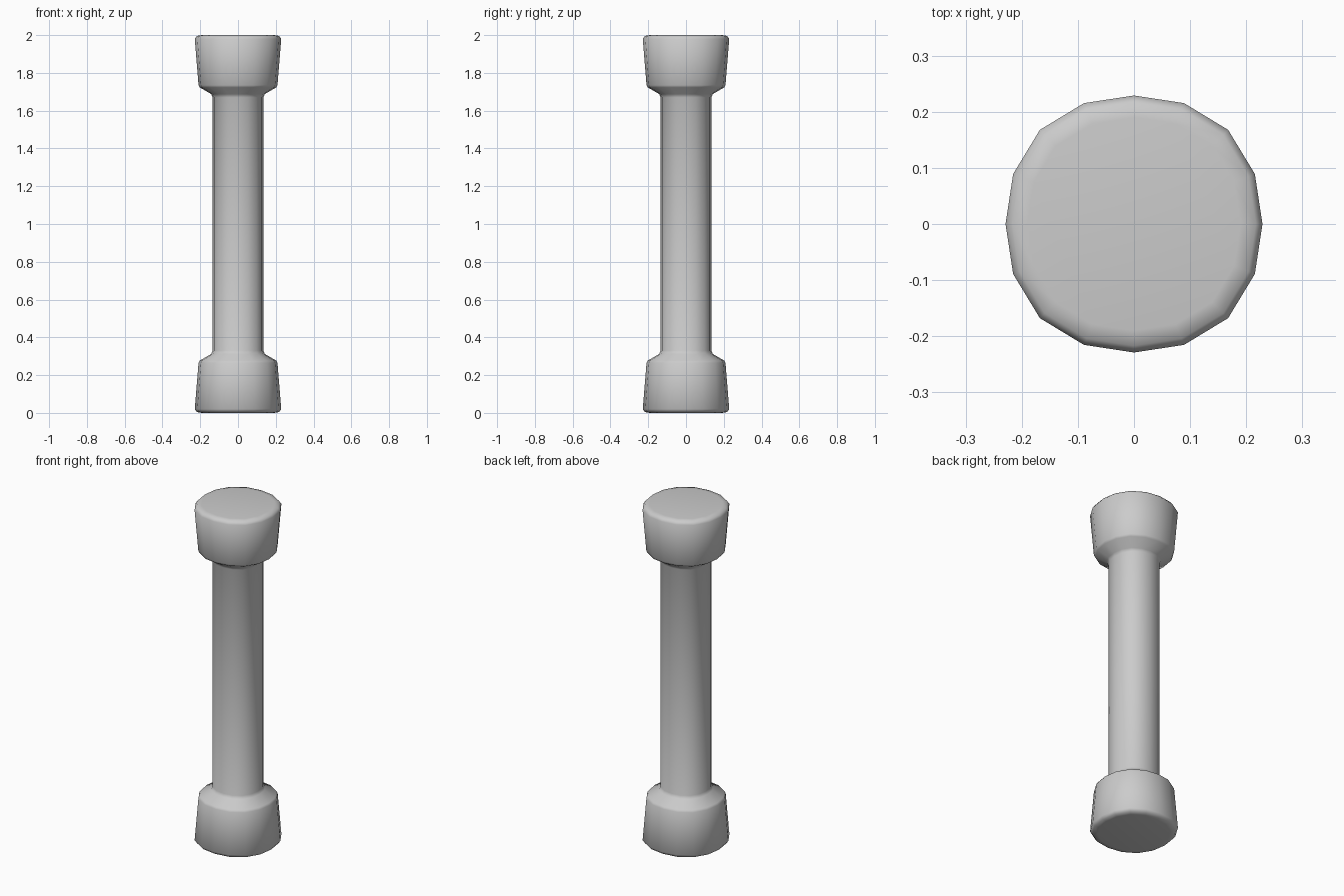
import bpy, bmesh, math

if "Cube" in bpy.data.objects:
    bpy.data.objects.remove(bpy.data.objects["Cube"])

SIDES = 16

# Half profile (radius, height) from the base up to the shaft
half = [(0.19, 0.0), (0.217, 0.004), (0.229, 0.02), (0.209, 0.265),
        (0.202, 0.277), (0.142, 0.312), (0.134, 0.33)]
# Mirror it about the middle for the top end
profile = half + [(r, 2.0 - z) for r, z in reversed(half)]

bm = bmesh.new()


def ring(radius, z):
    verts = []
    for i in range(SIDES):
        a = 2 * math.pi * i / SIDES
        # slightly squared circle
        r = radius * (1.018 - 0.018 * math.cos(4 * a))
        verts.append(bm.verts.new((r * math.cos(a), r * math.sin(a), z)))
    return verts


# Lathe the flared ends and shaft as one closed surface
rings = [ring(r, z) for r, z in profile]
for lo, hi in zip(rings, rings[1:]):
    for i in range(SIDES):
        j = (i + 1) % SIDES
        bm.faces.new((lo[i], lo[j], hi[j], hi[i]))
bm.faces.new(list(reversed(rings[0])))
bm.faces.new(rings[-1])
bmesh.ops.recalc_face_normals(bm, faces=bm.faces)

mesh = bpy.data.meshes.new("column")
bm.to_mesh(mesh)
bm.free()
column = bpy.data.objects.new("column", mesh)
bpy.context.collection.objects.link(column)

# Smooth shading
bpy.context.view_layer.objects.active = column
column.select_set(True)
bpy.ops.object.shade_smooth_by_angle(angle=math.radians(65))
